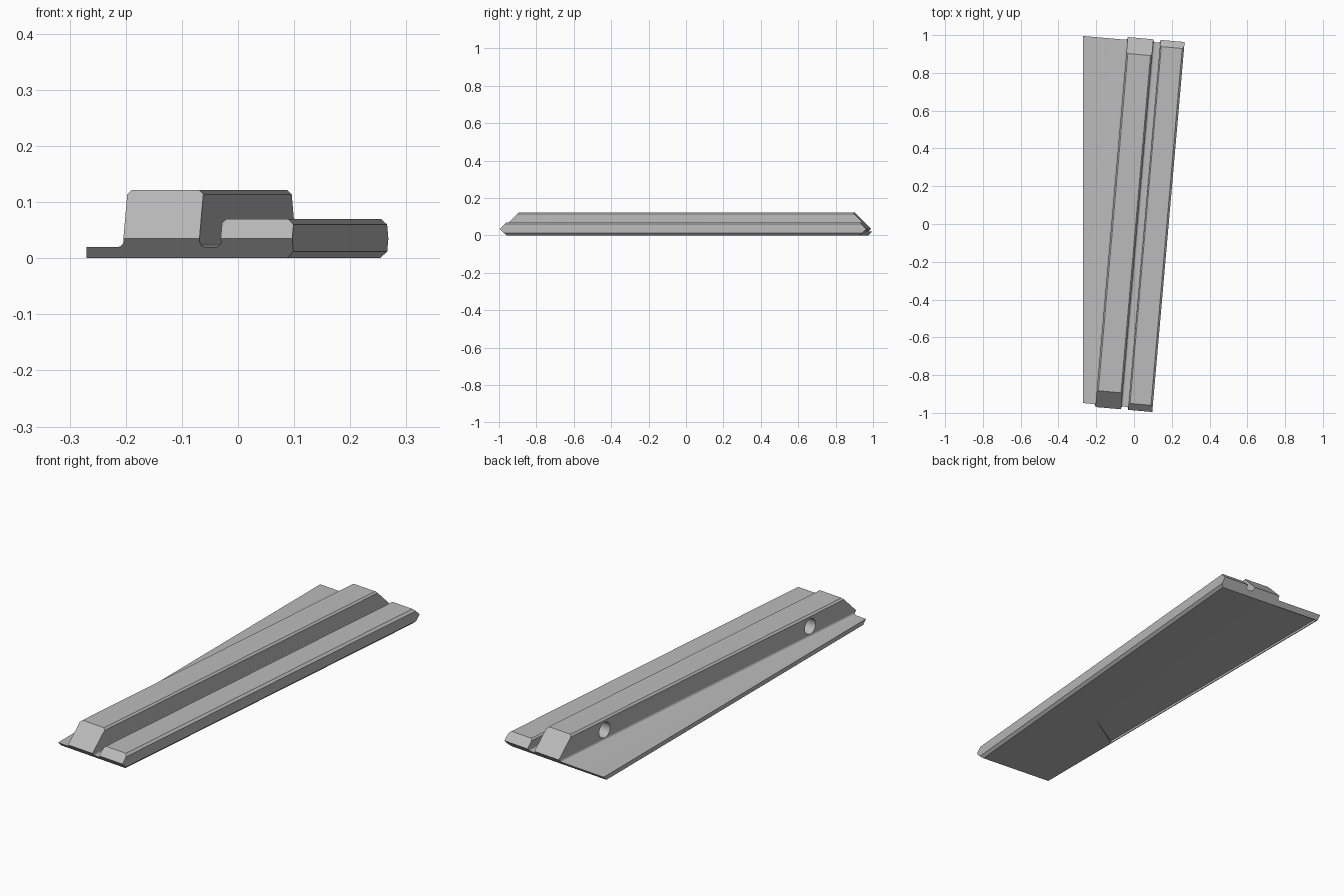
import bpy, bmesh, math
from mathutils import Matrix, Vector

cube = bpy.data.objects.get("Cube")
if cube:
    bpy.data.objects.remove(cube, do_unlink=True)

TILT = Matrix.Rotation(math.radians(-5), 4, 'Z')   # bars lean to one side
END, RIDGE_Z = 0.983, 0.035                        # pointed end reach and height
SIDE = -0.27                                       # straight side of the plate

grey = bpy.data.materials.new("plain_grey")
grey.use_nodes = True
grey.diffuse_color = (0.5, 0.5, 0.5, 1)
grey.node_tree.nodes["Principled BSDF"].inputs["Base Color"].default_value = (0.5, 0.5, 0.5, 1)


def make_object(name, bm):
    bmesh.ops.recalc_face_normals(bm, faces=bm.faces[:])
    mesh = bpy.data.meshes.new(name)
    bm.to_mesh(mesh)
    bm.free()
    mesh.materials.append(grey)
    obj = bpy.data.objects.new(name, mesh)
    bpy.context.collection.objects.link(obj)
    return obj


def fillet(x, z, r, start):
    """Quarter circle running clockwise from the start angle."""
    angles = [math.radians(start - 90 * i / 6) for i in range(7)]
    return [(x + r * math.cos(a), z + r * math.sin(a)) for a in angles]


def trim(bm, point, normal):
    """Cut away everything on the normal side and close the cut."""
    cut = bmesh.ops.bisect_plane(bm, geom=bm.verts[:] + bm.edges[:] + bm.faces[:],
                                 plane_co=point, plane_no=normal, clear_outer=True)
    edges = [e for e in cut["geom_cut"] if isinstance(e, bmesh.types.BMEdge)]
    bmesh.ops.holes_fill(bm, edges=edges, sides=0)


def prism(bm, bottom, top):
    low = [bm.verts.new(p) for p in bottom]
    high = [bm.verts.new(p) for p in top]
    bm.faces.new(low)
    bm.faces.new(high)
    for i in range(len(low)):
        j = (i + 1) % len(low)
        bm.faces.new((low[i], low[j], high[j], high[i]))


# Cross-section: plate, tall ridge, groove and low bar
profile = [(-0.5, 0), (0.171, 0), (0.183, 0.012), (0.183, 0.06), (0.173, 0.07),
           (0.062, 0.07), (0.055, 0.063)]
profile += fillet(0.045, 0.03, 0.01, 0) + fillet(0.027, 0.03, 0.01, -90)
profile += [(0.017, 0.114), (0.009, 0.122), (-0.111, 0.122), (-0.119, 0.114)]
profile += fillet(-0.131, 0.032, 0.012, 0) + [(-0.5, 0.02)]

bm = bmesh.new()
prism(bm, [(x, -1.2, z) for x, z in profile], [(x, 1.2, z) for x, z in profile])
bmesh.ops.recalc_face_normals(bm, faces=bm.faces[:])

# Pointed ends, then the straight side
for end in (-1, 1):
    for slope in (-1, 1):
        trim(bm, Vector((0, end * END, RIDGE_Z)), Vector((0, end, slope)).normalized())
bm.transform(TILT)
trim(bm, Vector((SIDE, 0, 0)), Vector((-1, 0, 0)))
body = make_object("ridged_wedge_plate", bm)

cutters = []

# Two blind holes in the ridge wall
for y in (-0.68, 0.68):
    bm = bmesh.new()
    place = Matrix.Translation((-0.09, y, 0.067)) @ Matrix.Rotation(math.pi / 2, 4, 'Y')
    bmesh.ops.create_cone(bm, cap_ends=True, segments=32, radius1=0.036, radius2=0.036,
                          depth=0.16, matrix=TILT @ place)
    cutters.append(make_object("hole_cutter", bm))

# Shallow sloping recess under the plate
outline = [(-0.266, -0.48), (-0.09, -0.37), (0.033, 0.945), (-0.266, 0.971)]
depths = [0.01, 0.0008, 0.0008, 0.01]
bm = bmesh.new()
prism(bm, [(x, y, -0.05) for x, y in outline],
      [(x, y, d) for (x, y), d in zip(outline, depths)])
bmesh.ops.triangulate(bm, faces=bm.faces[:])
cutters.append(make_object("recess_cutter", bm))

for cutter in cutters:
    cutter.hide_render = True
    mod = body.modifiers.new("cut", 'BOOLEAN')
    mod.operation, mod.solver, mod.object = 'DIFFERENCE', 'EXACT', cutter

# Keep the cut result and drop the cutters
bpy.context.view_layer.update()
result = bpy.data.meshes.new_from_object(body.evaluated_get(bpy.context.evaluated_depsgraph_get()))
body.modifiers.clear()
body.data = result
for cutter in cutters:
    bpy.data.objects.remove(cutter, do_unlink=True)

bpy.ops.object.select_all(action='DESELECT')
body.select_set(True)
bpy.context.view_layer.objects.active = body
bpy.ops.object.shade_smooth_by_angle(angle=math.radians(25))
